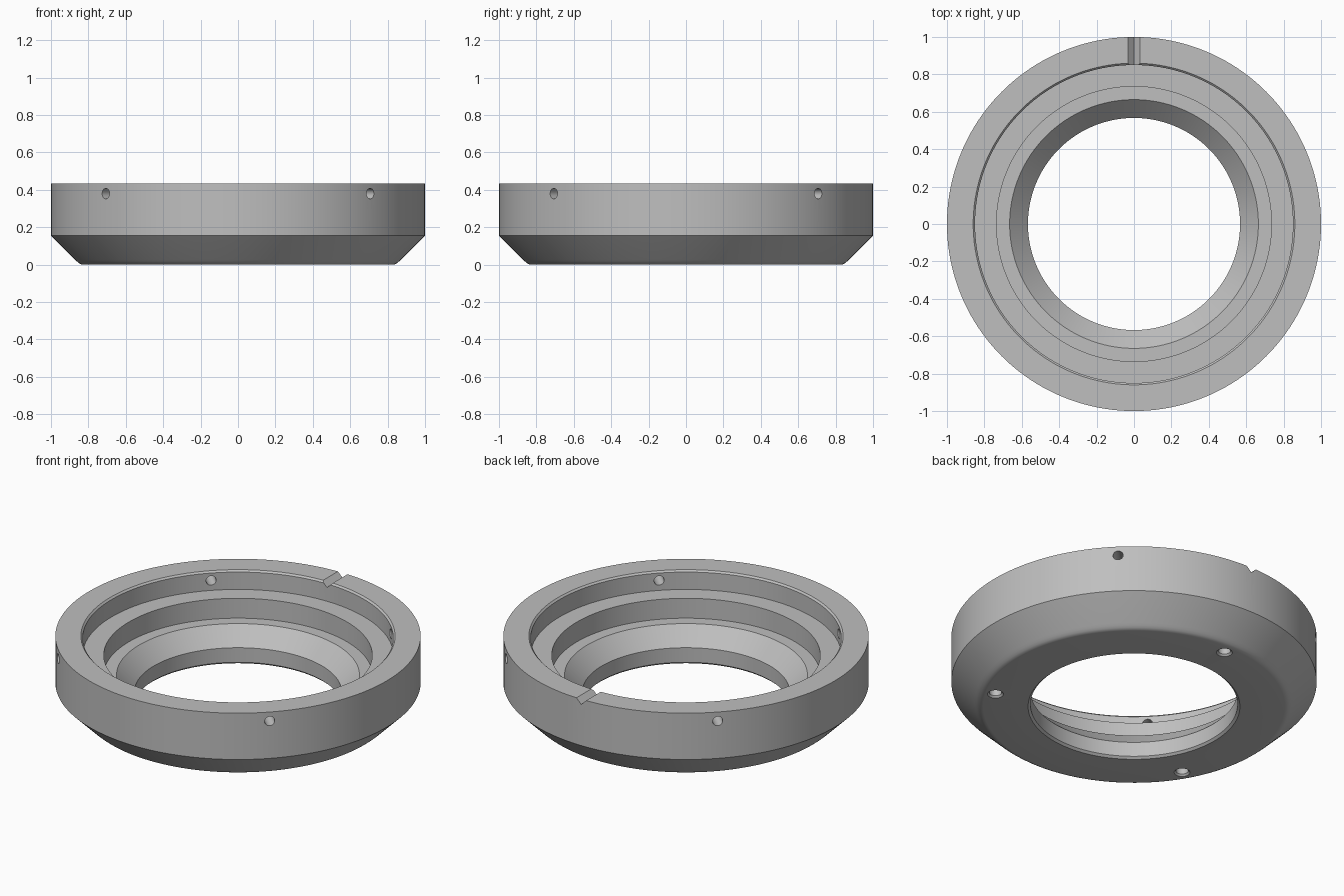
import bpy, bmesh, math
from mathutils import Matrix, Vector

cube = bpy.data.objects.get("Cube")
if cube:
    bpy.data.objects.remove(cube, do_unlink=True)

grey = bpy.data.materials.new("metal grey")
grey.use_nodes = True
colour = (0.52, 0.52, 0.52, 1)
grey.diffuse_color = colour
grey.node_tree.nodes["Principled BSDF"].inputs["Base Color"].default_value = colour


def lathe(name, profile, steps):
    """Revolve a closed (radius, height) profile around z."""
    bm = bmesh.new()
    rings = []
    for i in range(steps):
        a = math.tau * i / steps
        rings.append([bm.verts.new((r * math.cos(a), r * math.sin(a), z)) for r, z in profile])
    n = len(profile)
    for i in range(steps):
        p, q = rings[i], rings[(i + 1) % steps]
        for j in range(n):
            k = (j + 1) % n
            bm.faces.new((p[j], q[j], q[k], p[k]))
    bmesh.ops.recalc_face_normals(bm, faces=bm.faces)
    return finish(name, bm)


def finish(name, bm):
    mesh = bpy.data.meshes.new(name)
    bm.to_mesh(mesh)
    bm.free()
    mesh.materials.append(grey)
    ob = bpy.data.objects.new(name, mesh)
    bpy.context.collection.objects.link(ob)
    return ob


def add_cone(bm, r1, r2, depth, matrix):
    bmesh.ops.create_cone(bm, cap_ends=True, segments=32, radius1=r1, radius2=r2,
                          depth=depth, matrix=matrix)


def cut(body, name, bm):
    cutter = finish(name, bm)
    cutter.hide_render = True
    mod = body.modifiers.new(name, "BOOLEAN")
    mod.operation = "DIFFERENCE"
    mod.solver = "EXACT"
    mod.object = cutter
    bpy.context.view_layer.objects.active = body
    bpy.ops.object.modifier_apply(modifier=name)
    bpy.data.objects.remove(cutter, do_unlink=True)


# Stepped ring: outer wall, rounded lower bevel, stepped and tapered bore
fillet = [(0.872, 0.027), (0.861, 0.017), (0.85, 0.008), (0.838, 0.002), (0.825, 0)]
bore = [(0.58, 0), (0.567, 0.012), (0.567, 0.10), (0.665, 0.20), (0.735, 0.20),
        (0.735, 0.32), (0.85, 0.32), (0.85, 0.425), (0.86, 0.435)]
ring = lathe("stepped_ring", [(1, 0.435), (1, 0.155)] + fillet + bore, 160)

# Four radial holes through the upper wall
bm = bmesh.new()
for i in range(4):
    turn = Matrix.Rotation(math.radians(45 + 90 * i), 4, "Z")
    lay = Matrix.Rotation(math.radians(90), 4, "Y")
    add_cone(bm, 0.028, 0.028, 0.3, turn @ Matrix.Translation((0.925, 0, 0.38)) @ lay)
cut(ring, "radial_holes", bm)

# Three blind holes in the underside, then their countersinks
for name, r1, r2, depth in (("blind_holes", 0.034, 0.034, 0.24),
                            ("countersinks", 0.054, 0.034, 0.02)):
    bm = bmesh.new()
    for i in range(3):
        a = math.radians(90 + 120 * i)
        add_cone(bm, r1, r2, depth,
                 Matrix.Translation((0.77 * math.cos(a), 0.77 * math.sin(a), 0)))
    cut(ring, name, bm)

# V-shaped index notch across the top rim at the back
bm = bmesh.new()
tri = [bm.verts.new((x, 0.8, z)) for x, z in ((0, 0.403), (0.052, 0.455), (-0.052, 0.455))]
face = bm.faces.new(tri)
out = bmesh.ops.extrude_face_region(bm, geom=[face])
bmesh.ops.translate(bm, vec=Vector((0, 0.3, 0)),
                    verts=[g for g in out["geom"] if isinstance(g, bmesh.types.BMVert)])
bmesh.ops.recalc_face_normals(bm, faces=bm.faces)
cut(ring, "index_notch", bm)

# Smooth round walls, crisp edges
bpy.ops.object.select_all(action="DESELECT")
ring.select_set(True)
bpy.context.view_layer.objects.active = ring
bpy.ops.object.shade_smooth_by_angle(angle=math.radians(25))
